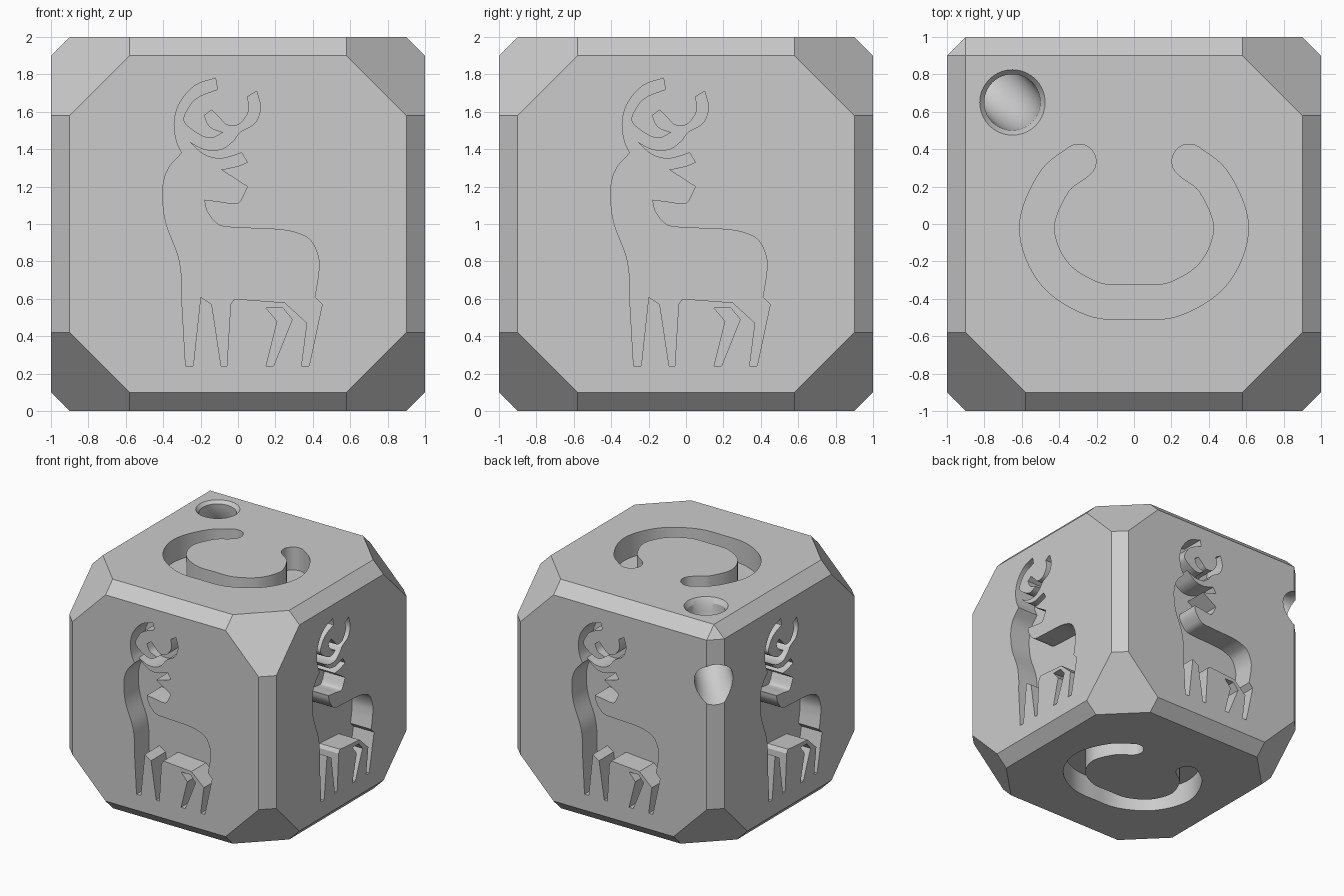
import bpy
import bmesh
from math import radians, sin, cos, pi
from mathutils import Matrix, Vector

old = bpy.data.objects.get("Cube")
if old:
    bpy.data.objects.remove(old, do_unlink=True)

GROOVE_DEPTH = 0.2

stone = bpy.data.materials.new("light grey")
stone.use_nodes = True
stone.diffuse_color = (0.6, 0.6, 0.6, 1)
stone.node_tree.nodes["Principled BSDF"].inputs["Base Color"].default_value = (0.6, 0.6, 0.6, 1)


def make_object(name, bm):
    bmesh.ops.recalc_face_normals(bm, faces=bm.faces)
    mesh = bpy.data.meshes.new(name)
    bm.to_mesh(mesh)
    bm.free()
    mesh.materials.append(stone)
    obj = bpy.data.objects.new(name, mesh)
    bpy.context.collection.objects.link(obj)
    return obj


def smooth(points, steps=6):
    """Rounded path through the points, keeping both end points."""
    pts = [Vector(p) for p in points]
    pts = [2 * pts[0] - pts[1]] + pts + [2 * pts[-1] - pts[-2]]
    path = []
    for a, b, c, d in zip(pts, pts[1:], pts[2:], pts[3:]):
        for i in range(steps):
            t = i / steps
            path.append((2 * b + (c - a) * t + (2 * a - 5 * b + 4 * c - d) * t ** 2
                         + (3 * b - a - 3 * c + d) * t ** 3) / 2)
    return path + [pts[-2]]


def groove_cutter(name, outlines, matrix):
    """Prism from each outline, sunk from the face plane to the groove depth."""
    bm = bmesh.new()
    for outline in outlines:
        low = [bm.verts.new((p[0], p[1], 1 - GROOVE_DEPTH)) for p in outline]
        high = [bm.verts.new((p[0], p[1], 1.1)) for p in outline]
        bm.faces.new(low)
        bm.faces.new(high)
        for i in range(len(low)):
            j = (i + 1) % len(low)
            bm.faces.new((low[i], low[j], high[j], high[i]))
    bm.transform(matrix)
    return make_object(name, bm)


def carve(target, cutter):
    cutter.hide_render = True
    mod = target.modifiers.new(cutter.name, "BOOLEAN")
    mod.operation = "DIFFERENCE"
    mod.solver = "EXACT"
    mod.object = cutter
    bpy.context.view_layer.objects.active = target
    bpy.ops.object.modifier_apply(modifier=mod.name)
    bpy.data.objects.remove(cutter, do_unlink=True)


# Block: chamfered cube with seven corners cut off, the eighth holds the ring hole
bm = bmesh.new()
bmesh.ops.create_cube(bm, size=2)
bmesh.ops.bevel(bm, geom=bm.edges[:], offset=0.1, offset_type="OFFSET",
                segments=1, affect="EDGES", profile=0.5)
for sx in (-1, 1):
    for sy in (-1, 1):
        for sz in (-1, 1):
            if (sx, sy, sz) == (-1, 1, 1):
                continue
            normal = Vector((sx, sy, sz))
            cut = bmesh.ops.bisect_plane(bm, geom=bm.verts[:] + bm.edges[:] + bm.faces[:],
                                         plane_co=normal * 2.48 / 3, plane_no=normal,
                                         clear_outer=True)
            rim = [e for e in cut["geom_cut"] if isinstance(e, bmesh.types.BMEdge)]
            bmesh.ops.edgeloop_fill(bm, edges=rim)
bm.transform(Matrix.Translation((0, 0, 1)))
block = make_object("engraved_block", bm)

# Deer outline in hundredths, in sections that meet at sharp corners
neck = [(-12, 78), (-23, 74), (-31, 65), (-34, 55), (-33, 45), (-30, 38)]
chest = [(-30, 38), (-37, 30), (-40, 21), (-40, 10), (-38, -1), (-32, -17), (-30, -30), (-30, -41)]
legs = [(-28, -76), (-24, -76), (-20, -39), (-14, -43), (-9, -76), (-6, -76), (-4, -43),
        (-2, -40), (25, -42), (37, -53), (34, -76), (38, -76), (45, -43)]
back = [(41, -39), (43, -27), (43, -18), (39, -9), (32, -5), (22, -3), (1, -2),
        (-9, -1), (-14, 3), (-17, 8), (-18, 13)]
jaw = [(-18, 13), (-10, 12), (-3, 11), (1, 12), (5, 20)]
ear_low = [(-9, 29), (0, 31), (5, 33)]
ear_top = [(2, 38), (-9, 35), (-18, 37), (-26, 44)]
antler_low = [(-26, 44), (-18, 40), (-9, 40), (-3, 44), (1, 49), (9, 54), (12, 62), (10, 71)]
antler_top = [(5, 68), (6, 62), (4, 57), (0, 53), (-6, 53), (-10, 57), (-14, 61)]
tine = [(-18, 58), (-15, 52), (-8, 49)]
antler_inner = [(-8, 49), (-14, 46), (-21, 48), (-29, 55), (-26, 63), (-21, 68), (-11, 72)]
far_leg = [(15, -45), (24, -45), (29, -51), (19, -76), (15, -76), (21, -52)]

deer = []
for section in (neck, chest, legs, back, jaw, ear_low, ear_top,
                antler_low, antler_top, tine, antler_inner):
    path = [Vector(p) for p in section] if section is legs else smooth(section)
    for p in path:
        if not deer or (p / 100 - deer[-1]).length > 0.001:
            deer.append(p / 100)
far_leg = [Vector(p) / 100 for p in far_leg]

# The same deer on each of the four upright sides
for k in range(4):
    place = (Matrix.Rotation(k * pi / 2, 4, "Z") @ Matrix.Translation((0, 0, 1))
             @ Matrix.Rotation(pi / 2, 4, "X"))
    carve(block, groove_cutter("deer_cutter", [deer, far_leg], place))

# Open ring groove: a round-ended stroke along a symmetric centre line
half = [(-0.295, 0.335), (-0.43, 0.22), (-0.52, -0.02), (-0.43, -0.26), (-0.22, -0.4)]
line = smooth(half + [(0, -0.418)] + [(-x, y) for x, y in reversed(half)], 8)
width = 0.092
outer, inner = [], []
for i, p in enumerate(line):
    along = (line[min(i + 1, len(line) - 1)] - line[max(i - 1, 0)]).normalized()
    side = Vector((along.y, -along.x)) * width
    outer.append(p + side)
    inner.append(p - side)


def cap(centre, start):
    arm = start - centre
    return [centre + Matrix.Rotation(pi * i / 12, 2) @ arm for i in range(1, 12)]


ring = outer + cap(line[-1], outer[-1]) + inner[::-1] + cap(line[0], inner[0])
carve(block, groove_cutter("top_ring_cutter", [ring], Matrix.Translation((0, 0, 1))))
flip = Matrix.Translation((0, 0, 1)) @ Matrix.Scale(-1, 4, (0, 0, 1))
carve(block, groove_cutter("bottom_ring_cutter", [ring], flip))

# Cord hole: curved tunnel from the top face to the upright edge, flared at both mouths
corner = Vector((-1, 1, 2))
inward = Vector((1, -1, 0)).normalized()
across = Vector((1, 1, 0)).normalized()
up = Vector((0, 0, 1))
bend = 0.495
stations = [(-4, 0.2), (0, 0.175), (4, 0.15)]
stations += [(a, 0.15) for a in range(10, 70, 6)]
stations += [(70, 0.152), (84, 0.178), (100, 0.178)]
bm = bmesh.new()
rings = []
for angle, radius in stations:
    spoke = inward * cos(radians(angle)) - up * sin(radians(angle))
    rings.append([bm.verts.new(corner + spoke * (bend + radius * cos(t)) + across * radius * sin(t))
                  for t in (2 * pi * i / 40 for i in range(40))])
for a, b in zip(rings, rings[1:]):
    for i in range(len(a)):
        j = (i + 1) % len(a)
        bm.faces.new((a[i], a[j], b[j], b[i]))
bm.faces.new(rings[0])
bm.faces.new(rings[-1])
carve(block, make_object("cord_hole_cutter", bm))

# Smooth the curved groove walls, keep the cut edges crisp
bpy.ops.object.select_all(action="DESELECT")
block.select_set(True)
bpy.context.view_layer.objects.active = block
bpy.ops.object.shade_smooth_by_angle(angle=radians(25))
